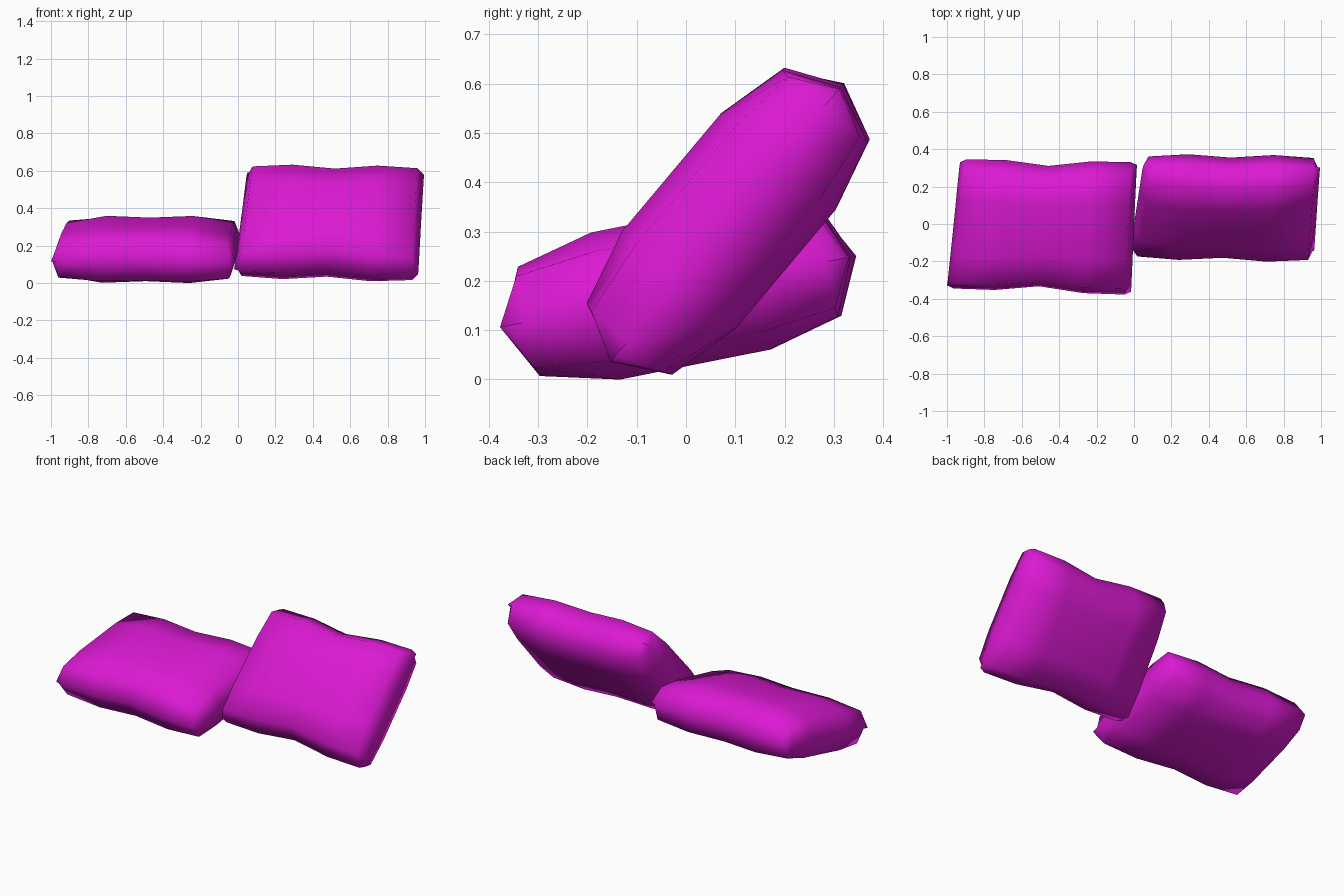
import bpy, bmesh, math

if "Cube" in bpy.data.objects:
    bpy.data.objects.remove(bpy.data.objects["Cube"])

mat = bpy.data.materials.new("magenta_fabric")
mat.diffuse_color = (0.72, 0.01, 0.66, 1)
mat.use_nodes = True
mat.node_tree.nodes["Principled BSDF"].inputs["Base Color"].default_value = mat.diffuse_color

A = [-1, -0.93, -0.48, 0, 0.48, 0.93, 1]   # stations along the width
B = [-1, -0.86, -0.43, 0, 0.43, 0.86, 1]   # stations along the depth


def cushion_point(i, j, side):
    a, b = A[i], B[j]
    ring = min(i, 6 - i, j, 6 - j)
    corner = i in (0, 6) and j in (0, 6)
    # slightly skewed outline, pinched at the middle of the long edges
    x = a * 0.4825 + b * (0.0255 - 0.0095 * a)
    half = 0.353 - 0.008 * a if b > 0 else 0.36 + 0.018 * a
    y = b * half * (0.92 if i == 3 else 1)
    if corner:
        y *= 0.955
    if ring == 0:
        w = 0
    elif ring == 1:
        w = 0.095 if i in (1, 5) and j in (1, 5) else 0.113
    else:
        w = 0.145 if i == 3 else 0.152
    return x, y, w * side


def cushion(name, location, tilt):
    bm = bmesh.new()
    # two puffed sheets joined at the seam
    for side in (1, -1):
        g = [[bm.verts.new(cushion_point(i, j, side)) for j in range(7)] for i in range(7)]
        for i in range(6):
            for j in range(6):
                f = [g[i][j], g[i + 1][j], g[i + 1][j + 1], g[i][j + 1]]
                bm.faces.new(f if side > 0 else f[::-1])
    bmesh.ops.remove_doubles(bm, verts=bm.verts[:], dist=0.0001)
    bmesh.ops.recalc_face_normals(bm, faces=bm.faces[:])
    for f in bm.faces:
        f.smooth = True
    me = bpy.data.meshes.new(name)
    bm.to_mesh(me)
    bm.free()
    me.materials.append(mat)
    ob = bpy.data.objects.new(name, me)
    ob.location = location
    ob.rotation_euler = (math.radians(tilt), 0, 0)
    bpy.context.collection.objects.link(ob)


# one cushion lying almost flat, one leaning back
cushion("lying_cushion", (-0.4825, -0.008, 0.18), 11.3)
cushion("leaning_cushion", (0.4965, 0.089, 0.325), 50)
